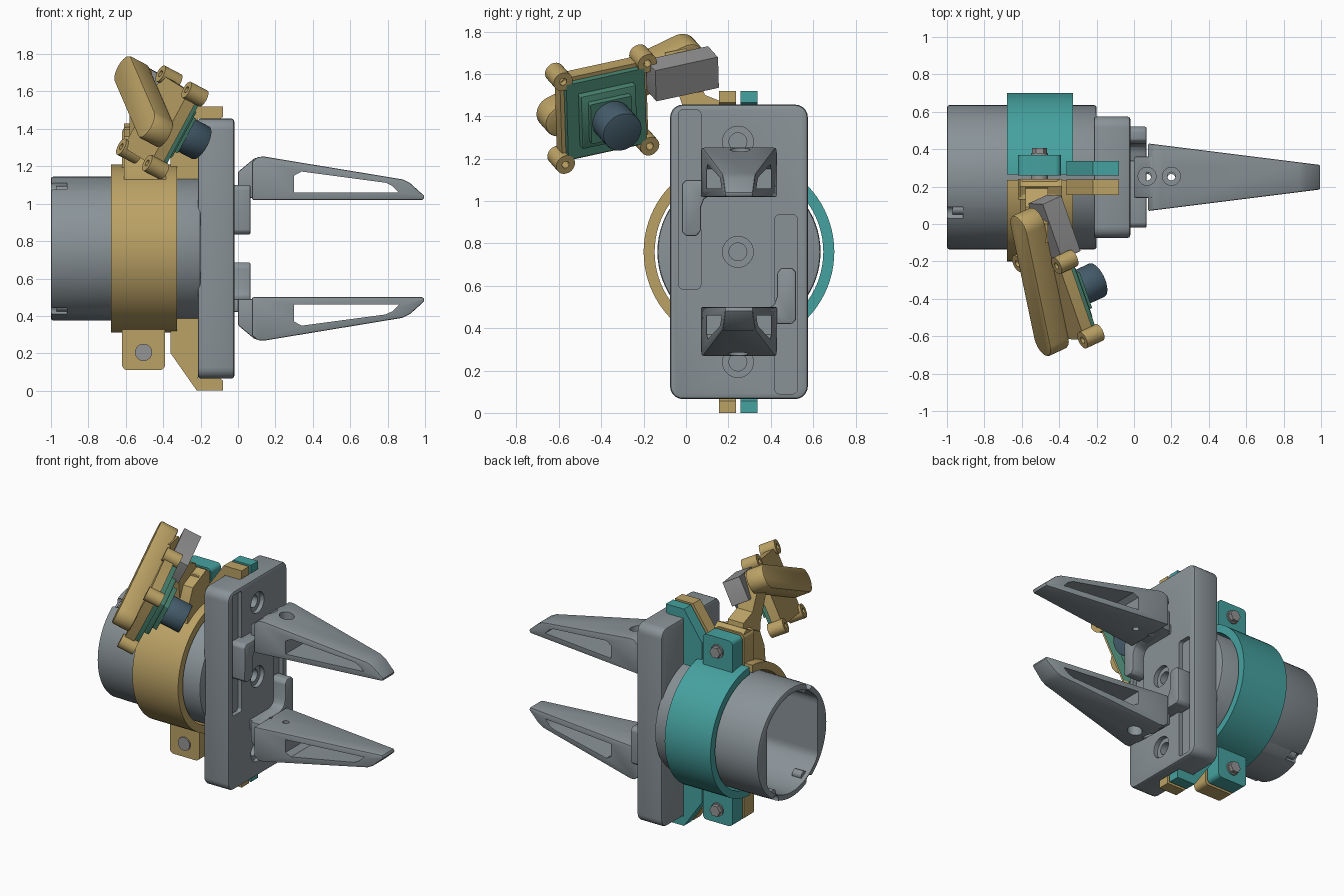
import bpy, bmesh
from math import sin, cos, pi, radians
from mathutils import Vector, Matrix

if "Cube" in bpy.data.objects:
    bpy.data.objects.remove(bpy.data.objects["Cube"])

CY, CZ = 0.25, 0.76          # main axis of the gripper


def mat(name, c):
    m = bpy.data.materials.new(name)
    m.diffuse_color = (*c, 1)
    m.use_nodes = True
    m.node_tree.nodes["Principled BSDF"].inputs["Base Color"].default_value = m.diffuse_color
    return m


TAN = mat("tan", (0.50, 0.36, 0.13))
TEAL = mat("teal", (0.06, 0.36, 0.35))
GREEN = mat("green", (0.07, 0.24, 0.17))
DARK = mat("dark_blue", (0.06, 0.11, 0.15))
STEEL = mat("steel", (0.25, 0.29, 0.31))
LIGHT = mat("light_grey", (0.30, 0.30, 0.30))


def circ(cx, cy, r, n=40, a0=0.0, a1=360.0):
    full = a1 - a0 >= 360
    k = n if full else n + 1
    return [(cx + r * cos(radians(a0 + (a1 - a0) * i / n)),
             cy + r * sin(radians(a0 + (a1 - a0) * i / n))) for i in range(k)]


def rrect(x0, y0, x1, y1, r, n=5):
    p = []
    for cx, cy, a in ((x1 - r, y1 - r, 0), (x0 + r, y1 - r, 90),
                      (x0 + r, y0 + r, 180), (x1 - r, y0 + r, 270)):
        p += circ(cx, cy, r, n, a, a + 90)
    return p


def prism(name, pts, axis, a, b, m=STEEL, bevel=0.0, M=None, warp=None):
    """Extrude a 2D outline along an axis from a to b."""
    put = {'x': lambda p, t: (t, p[0], p[1]), 'y': lambda p, t: (p[0], t, p[1]),
           'z': lambda p, t: (p[0], p[1], t)}[axis]
    bm = bmesh.new()
    lo = [bm.verts.new(put(p, a)) for p in pts]
    hi = [bm.verts.new(put(p, b)) for p in pts]
    bm.faces.new(lo)
    bm.faces.new(hi)
    for i in range(len(pts)):
        j = (i + 1) % len(pts)
        bm.faces.new((lo[i], lo[j], hi[j], hi[i]))
    if warp:
        for v in bm.verts:
            v.co = warp(v.co)
    if M:
        bm.transform(M)
    bmesh.ops.recalc_face_normals(bm, faces=bm.faces)
    me = bpy.data.meshes.new(name)
    bm.to_mesh(me)
    bm.free()
    o = bpy.data.objects.new(name, me)
    bpy.context.collection.objects.link(o)
    me.materials.append(m)
    if bevel:
        md = o.modifiers.new("bevel", 'BEVEL')
        md.width, md.segments, md.limit_method = bevel, 2, 'ANGLE'
        md.angle_limit = radians(35)
        bake(o)
    return o


def bake(o):
    dg = bpy.context.evaluated_depsgraph_get()
    me = bpy.data.meshes.new_from_object(o.evaluated_get(dg))
    o.modifiers.clear()
    o.data = me


def cut(o, *cutters):
    for c in cutters:
        md = o.modifiers.new("cut", 'BOOLEAN')
        md.operation, md.object, md.solver = 'DIFFERENCE', c, 'EXACT'
        bake(o)
        bpy.data.objects.remove(c)
    return o


def copy(o, name, M):
    c = o.copy()
    c.data = o.data.copy()
    c.name = name
    c.data.transform(M)
    bpy.context.collection.objects.link(c)
    return c


def mirror_z(pts):
    return [(p[0], 2 * CZ - p[1]) for p in pts]


# round motor housing with hollow, flat-sided back opening and rim notches
body = prism("motor_housing", circ(CY, CZ, 0.385, 72), 'x', -1.0, -0.2, bevel=0.012)
opening = [(max(CY - 0.28, min(CY + 0.28, y)), z) for y, z in circ(CY, CZ, 0.345, 64)]
cut(body, prism("c", opening, 'x', -1.1, -0.5))
for sy, sz in ((-1, 1), (-1, -1), (1, -1)):
    y, z = CY + 0.19 * sy, CZ + 0.335 * sz
    cut(body, prism("c", circ(y, z, 0.035, 20), 'x', -1.1, -0.915))
    prism("rim_screw", circ(y - 0.02 * sy, z - 0.03 * sz, 0.03, 20), 'x', -0.97, -0.9)

# gripper block with guide slots and screw recesses
block = prism("gripper_block", rrect(-0.075, 0.065, 0.575, 1.455, 0.06), 'x',
              -0.215, -0.02, bevel=0.015)
slot = rrect(-0.035, 0.585, 0.07, 1.43, 0.02)
slot2 = [(2 * CY + 0.0 - y - 0.01, 2 * CZ - z) for y, z in slot]
cut(block, prism("c", slot, 'x', -0.05, 0.1), prism("c", slot2, 'x', -0.05, 0.1))
for z in (0.24, 0.76, 1.28):
    cut(block, prism("c", circ(0.245, z, 0.073, 32), 'x', -0.05, 0.1),
        prism("c", circ(0.245, z, 0.042, 24), 'x', -0.12, 0.1))

# finger, its root and its slider; the second set is turned half a circle
half_turn = Matrix.Translation((0, CY, CZ)) @ Matrix.Rotation(pi, 4, 'X') @ Matrix.Translation((0, -CY, -CZ))


def taper(co):
    return Vector((co.x, CY + co.y * (0.18 - 0.115 * (co.x - 0.08) / 0.92), co.z))


finger = prism("finger", [(0.075, 1.02), (0.075, 1.225), (0.105, 1.25), (0.14, 1.252), (0.88, 1.13),
                          (0.92, 1.11), (0.998, 1.04), (0.99, 1.02)],
               'y', -1, 1, bevel=0.008, warp=taper)
window = [(0.30, 1.06), (0.30, 1.15), (0.34, 1.172), (0.79, 1.112), (0.825, 1.095), (0.86, 1.06)]
cut(finger, prism("c", window, 'y', -0.2, 0.7))
root = prism("finger_root", [(0.0, 1.03), (0.0, 1.17), (0.09, 1.245), (0.12, 1.245), (0.12, 1.03)],
             'y', 0.14, 0.36, bevel=0.008)
for x in (0.07, 0.2):
    for part in ((finger, root) if x < 0.15 else (finger,)):
        cut(part, prism("c", circ(x, 0.255, 0.048, 28), 'z', 1.1, 1.4),
            prism("c", circ(x, 0.255, 0.022, 20), 'z', 0.9, 1.3))
slider = prism("finger_slider", [(-0.02, 0.855), (0.0, 0.835), (0.05, 0.835), (0.07, 0.86), (0.07, 0.97),
                                 (0.085, 1.01), (0.12, 1.03), (0.34, 1.03), (0.34, 1.10), (0.0, 1.10), (-0.02, 1.08)],
               'x', -0.045, 0.067, bevel=0.008)
for o in (finger, root, slider):
    copy(o, "lower_" + o.name, half_turn)

# two-piece clamp: half rings, lugs and hooked braces
rib = [(-0.36, 0.40), (-0.36, 0.2), (-0.22, 0.0), (-0.08, 0.0), (-0.08, 0.055), (-0.095, 0.065),
       (-0.215, 0.065), (-0.215, 0.40)]
lug = rrect(-0.62, 0.11, -0.39, 0.36, 0.03)
for nm, m, a, ry, ly in (("tan", TAN, 92, (0.155, 0.237), (0.13, 0.24)),
                         ("teal", TEAL, -88, (0.258, 0.337), (0.26, 0.37))):
    ring = circ(CY, CZ, 0.45, 40, a, a + 176) + circ(CY, CZ, 0.398, 40, a, a + 176)[::-1]
    prism(nm + "_clamp_ring", ring, 'x', -0.68, -0.325, m)
    for side, f in (("lower", lambda p: p), ("upper", mirror_z)):
        prism(f"{nm}_{side}_brace", f(rib), 'y', *ry, m)
        prism(f"{nm}_{side}_lug", f(lug), 'y', *ly, m)
for side, z in (("lower", 0.205), ("upper", 1.315)):
    prism(side + "_bolt", circ(-0.505, z, 0.046, 28), 'y', 0.12, 0.38, LIGHT)
    prism(side + "_nut", circ(-0.505, z, 0.04, 6), 'y', 0.37, 0.405, LIGHT)

# arm from the clamp up to the camera
prism("camera_arm_base", [(0.24, 1.15), (0.24, 1.40), (0.20, 1.43), (0.05, 1.36), (0.0, 1.24), (-0.01, 1.13)],
      'x', -0.61, -0.385, TAN)
prism("camera_arm", [(0.2, 1.40), (0.19, 1.46), (0.09, 1.50), (0.0, 1.72), (-0.1, 1.70), (0.0, 1.40), (0.02, 1.2)],
      'x', -0.58, -0.46, TAN)

# camera frame: u sideways, v up, n along the lens
n = Vector((0.82, 0.38, -0.43)).normalized()
u = Vector((-0.34, 0.92, 0.21))
u = (u - n * u.dot(n)).normalized()
v = n.cross(u)
CAM = Matrix.Translation((-0.36, -0.375, 1.41)) @ Matrix((u, v, n)).transposed().to_4x4()

# camera backing with corner bosses and stadium-shaped tie bar
prism("camera_back_plate", rrect(-0.22, -0.22, 0.22, 0.22, 0.03), 'z', -0.095, -0.03, TAN, M=CAM)
for su in (-1, 1):
    for sv in (-1, 1):
        boss = prism("camera_boss", circ(0.215 * su, 0.222 * sv, 0.048, 24), 'z', -0.11, 0.0, TAN, M=CAM)
        cut(boss, prism("c", circ(0.215 * su, 0.222 * sv, 0.018, 16), 'z', -0.2, 0.1, TAN, M=CAM))
tie = Matrix.Translation((0.135, 0.05, 0)) @ Matrix.Rotation(0.27, 4, 'Z')
stadium = circ(0.34, 0, 0.082, 16, -90, 90) + circ(-0.34, 0, 0.082, 16, 90, 270)
prism("camera_tie_bar", stadium, 'z', -0.215, -0.09, TAN, 0.012, M=CAM @ tie)

# camera board, sensor housing, lens and connector
prism("camera_board", rrect(-0.2, -0.2, 0.2, 0.2, 0.005), 'z', -0.035, 0.0, GREEN, M=CAM)
prism("sensor_base", rrect(-0.14, -0.14, 0.14, 0.14, 0.005), 'z', -0.01, 0.035, GREEN, 0.006, M=CAM)
prism("sensor_housing", rrect(-0.105, -0.105, 0.105, 0.105, 0.005), 'z', 0.03, 0.065, GREEN, M=CAM)
prism("camera_lens", circ(0, 0, 0.098, 40), 'z', 0.05, 0.2, DARK, 0.006, M=CAM)
prism("camera_connector", rrect(0.23, 0.045, 0.55, 0.21, 0.003), 'z', -0.06, 0.06, LIGHT, M=CAM)

# smooth shading with sharp edges kept
bpy.ops.object.select_all(action='DESELECT')
for o in bpy.context.collection.objects:
    o.select_set(True)
    bpy.context.view_layer.objects.active = o
bpy.ops.object.shade_smooth_by_angle(angle=radians(30))
